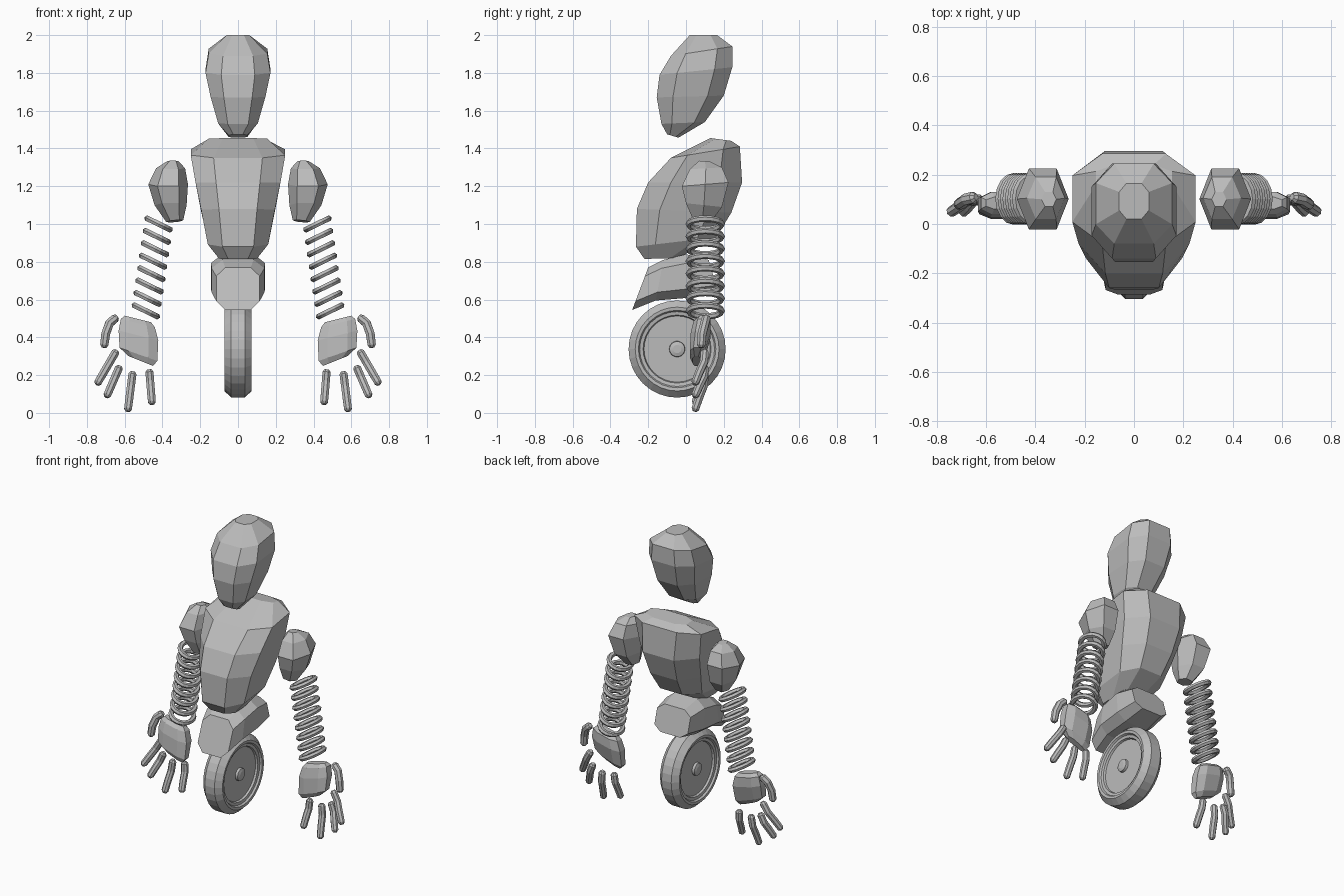
import bpy, bmesh, math
from mathutils import Vector, Matrix

if "Cube" in bpy.data.objects:
    bpy.data.objects.remove(bpy.data.objects["Cube"])

grey = bpy.data.materials.new("plain_grey")
grey.diffuse_color = (0.5, 0.5, 0.5, 1)
grey.use_nodes = True
grey.node_tree.nodes["Principled BSDF"].inputs["Base Color"].default_value = grey.diffuse_color


def finish(name, bm, mirror=False):
    bmesh.ops.recalc_face_normals(bm, faces=bm.faces[:])
    me = bpy.data.meshes.new(name)
    bm.to_mesh(me)
    bm.free()
    me.materials.append(grey)
    ob = bpy.data.objects.new(name, me)
    bpy.context.collection.objects.link(ob)
    if mirror:
        m = ob.modifiers.new("both_sides", 'MIRROR')
        m.use_mirror_merge = False
    return ob


def skin(bm, rings):
    """Join rings of points with faces and cap both ends."""
    loops = [[bm.verts.new(p) for p in r] for r in rings]
    n = len(loops[0])
    for a, b in zip(loops, loops[1:]):
        for i in range(n):
            j = (i + 1) % n
            bm.faces.new((a[i], a[j], b[j], b[i]))
    bm.faces.new(loops[0])
    bm.faces.new(loops[-1])


def section(front, back, w, cx=0, slope=0, n=8, e=0.75):
    """Boxy ring between two (y, z) points, half width w, optional sideways slope."""
    f, b = Vector((0, *front)), Vector((0, *back))
    raw = [2 * math.pi * (i + 0.5) / n for i in range(n)]
    pw = lambda v: math.copysign(abs(v) ** e, v)
    pts = [(pw(math.sin(a)), pw(math.cos(a))) for a in raw]
    mx, my = max(p[0] for p in pts), max(p[1] for p in pts)
    return [(f + b) / 2 + (f - b) / 2 * (t / my)
            + Vector((cx + u / mx * w, 0, slope * u / mx * w)) for u, t in pts]


def body(name, rows, mirror=False, **kw):
    bm = bmesh.new()
    skin(bm, [section(*r, **kw) for r in rows])
    return finish(name, bm, mirror)


def tube(name, pts, r):
    """Rounded finger along a path."""
    pts = [Vector(p) for p in pts]
    d0, d1 = (pts[1] - pts[0]).normalized(), (pts[-1] - pts[-2]).normalized()
    path = [(pts[0], .55)] + [(pts[0] + d0 * r * .6, 1)] + [(p, 1) for p in pts[1:-1]]
    path += [(pts[-1] - d1 * r * .6, .95), (pts[-1], .5)]
    rings = []
    for i, (p, k) in enumerate(path):
        d = (path[min(i + 1, len(path) - 1)][0] - path[max(i - 1, 0)][0]).normalized()
        u = d.cross(Vector((0, 1, 0))).normalized()
        v = d.cross(u)
        rings.append([p + (u * math.cos(a) + v * math.sin(a)) * r * k
                      for a in (math.tau * (j + .5) / 8 for j in range(8))])
    bm = bmesh.new()
    skin(bm, rings)
    finish(name, bm, True)


# Head, torso and pelvis
body("head", [
    ((-.10, 1.475), (-.04, 1.457), .05), ((-.13, 1.53), (.10, 1.54), .105),
    ((-.155, 1.67), (.20, 1.68), .145), ((-.14, 1.79), (.245, 1.83), .172),
    ((-.08, 1.89), (.245, 1.94), .155), ((.02, 2.0), (.165, 2.0), .06)])
body("torso", [
    ((-.22, .815), (-.04, .82), .10), ((-.265, .88), (.16, .93), .16),
    ((-.26, 1.08), (.24, 1.06), .195), ((-.2, 1.22), (.297, 1.22), .225),
    ((-.08, 1.35), (.285, 1.41), .25), ((.13, 1.455), (.24, 1.44), .155)])
body("pelvis", [
    ((-.20, .77), (-.285, .545), .115), ((-.12, .81), (-.16, .595), .14),
    ((0, .84), (.02, .61), .143), ((.12, .81), (.17, .64), .125)], e=.6)

# Wheel: half profile (radius, x) mirrored, then turned about the axle
half = [(.022, .064), (.04, .058), (.042, .042), (.175, .042), (.18, .055),
        (.198, .058), (.205, .07), (.222, .072), (.257, .036)]
profile = half + [(r, -x) for r, x in reversed(half)]
bm = bmesh.new()
skin(bm, [[Vector((x, -.047 + r * math.cos(a), .338 + r * math.sin(a)))
           for a in (math.tau * i / 32 for i in range(32))] for r, x in profile])
finish("wheel", bm)

# Shoulders
body("shoulder", [
    ((.04, 1.02), (.13, 1.01), .045, .335, -.1), ((.0, 1.11), (.19, 1.09), .085, .357),
    ((-.022, 1.2), (.225, 1.22), .105, .37), ((.02, 1.29), (.19, 1.30), .077, .357),
    ((.07, 1.335), (.13, 1.33), .03, .345)], mirror=True, n=6, e=.9)

# Arm coils: tilted oval rings stepping down and outward
N, M, COILS = 16, 6, 8
for k in range(COILS):
    t = k / (COILS - 1)
    place = Matrix.Translation((.42 + .068 * t, .102, 1.0 - .46 * t)) \
        @ Matrix.Rotation(-math.radians(26), 4, 'Y')
    bm = bmesh.new()
    grid = []
    for i in range(N):
        a = math.tau * i / N
        row = []
        for j in range(M):
            b = math.tau * j / M
            o = .017 * math.cos(b)
            row.append(bm.verts.new(place @ Vector((
                (.066 + o) * math.cos(a), (.088 + o) * math.sin(a), .017 * math.sin(b)))))
        grid.append(row)
    for i in range(N):
        for j in range(M):
            p, q = grid[i], grid[(i + 1) % N]
            bm.faces.new((p[j], q[j], q[(j + 1) % M], p[(j + 1) % M]))
    finish("arm_coil_%d" % (k + 1), bm, True)

# Hands: palm, four fingers and a thumb
body("palm", [
    ((.035, .275), (.075, .275), .065, .515, .4), ((.02, .31), (.10, .31), .10, .527, .35),
    ((.025, .41), (.13, .41), .105, .527, .25), ((.04, .475), (.13, .475), .09, .53, .25),
    ((.06, .497), (.11, .497), .07, .53, .25)], mirror=True)
fingers = [(.642, .332, .748, .15), (.625, .25, .697, .083), (.557, .22, .584, .008),
           (.47, .23, .455, .045)]
for k, (x0, z0, x1, z1) in enumerate(fingers):
    tip = .045
    at = lambda t, y: (x0 + (x1 - x0) * t, y, z0 + (z1 - z0) * t)
    tube("finger_%d" % (k + 1), [at(0, .10), at(.35, .095), at(.65, .07), at(1, tip)], .023)
tube("thumb", [(.64, .11, .51), (.68, .10, .475), (.70, .085, .42), (.71, .08, .345)], .025)
